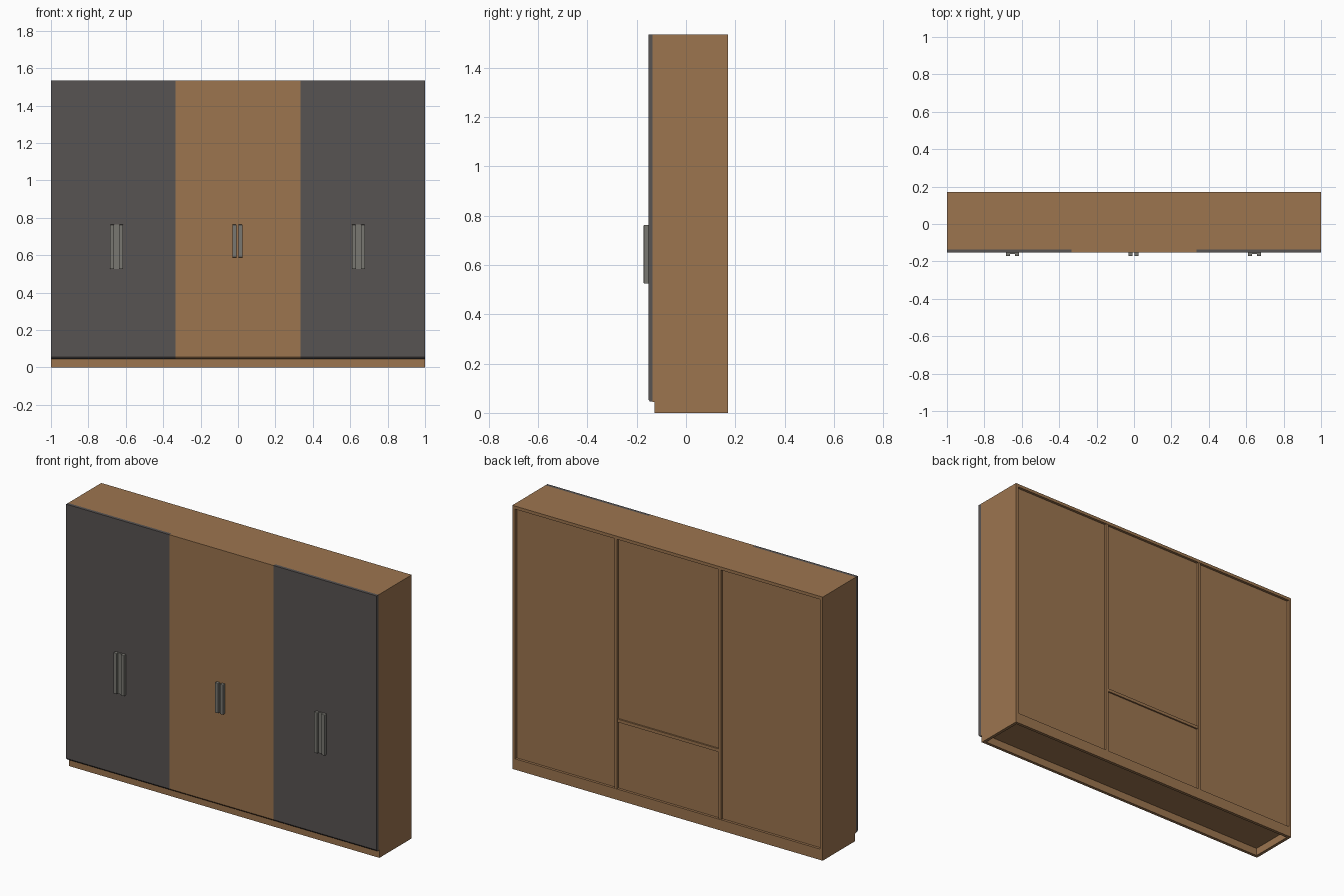
import bpy
import bmesh

if "Cube" in bpy.data.objects:
    bpy.data.objects.remove(bpy.data.objects["Cube"])


def material(name, rgb):
    m = bpy.data.materials.new(name)
    m.diffuse_color = (*rgb, 1)
    m.use_nodes = True
    m.node_tree.nodes["Principled BSDF"].inputs["Base Color"].default_value = m.diffuse_color
    return m


WOOD = material("warm_wood", (0.335, 0.178, 0.078))
DARK = material("charcoal_panel", (0.097, 0.087, 0.085))
METAL = material("brushed_metal", (0.19, 0.185, 0.165))


def finish(name, bm, mat):
    bmesh.ops.recalc_face_normals(bm, faces=bm.faces)
    me = bpy.data.meshes.new(name)
    bm.to_mesh(me)
    bm.free()
    me.materials.append(mat)
    ob = bpy.data.objects.new(name, me)
    bpy.context.collection.objects.link(ob)
    return ob


def box(name, x, y, z, mat, bevel=0):
    """Box from (min, max) ranges on each axis."""
    bm = bmesh.new()
    bmesh.ops.create_cube(bm, size=1)
    for v in bm.verts:
        v.co = [r[0] if c < 0 else r[1] for c, r in zip(v.co, (x, y, z))]
    ob = finish(name, bm, mat)
    if bevel:
        mod = ob.modifiers.new("soft_edges", "BEVEL")
        mod.width, mod.segments = bevel, 2
    return ob


def extrude_x(name, profile, x0, x1, mat):
    """Extrude a y/z outline along x."""
    bm = bmesh.new()
    face = bm.faces.new([bm.verts.new((x0, y, z)) for y, z in profile])
    res = bmesh.ops.extrude_face_region(bm, geom=[face])
    for v in res["geom"]:
        if isinstance(v, bmesh.types.BMVert):
            v.co.x = x1
    return finish(name, bm, mat)


T = 0.018                        # board thickness
TOP, BACK = 1.535, 0.17
FRONT, PLINTH_Y = -0.135, -0.127
BASE = 0.045                     # underside of the bottom board
BAY = 0.335                      # divider position

# Side boards, notched at the toe
side = [(BACK, 0), (BACK, TOP), (FRONT, TOP), (FRONT, BASE),
        (PLINTH_Y, BASE), (PLINTH_Y, 0)]
extrude_x("left_side", side, -1, -1 + T, WOOD)
extrude_x("right_side", side, 1 - T, 1, WOOD)

# Top, bottom and open plinth frame
inner = (-1 + T, 1 - T)
box("top_board", inner, (FRONT, BACK), (TOP - T, TOP), WOOD)
box("bottom_board", inner, (FRONT, BACK), (BASE, BASE + T), WOOD)
box("front_plinth", inner, (PLINTH_Y, PLINTH_Y + T), (0, BASE), WOOD)
box("back_plinth", inner, (BACK - T, BACK), (0, BASE), WOOD)

# Dividers, recessed back panel and the middle shelf edge
for label, x in (("left", -BAY), ("right", BAY)):
    box(label + "_divider", (x - T / 2, x + T / 2), (FRONT, BACK - 0.002),
        (BASE + T, TOP - T), WOOD)
box("back_panel", inner, (BACK - 0.022, BACK - 0.015),
    (BASE + T, TOP - T), WOOD)
box("middle_shelf", (-BAY + T / 2, BAY - T / 2), (FRONT, BACK - 0.006),
    (0.45, 0.45 + T), WOOD)

# Six door leaves in three bays, chamfered along the bottom edge
DOOR_Y = -0.153
door = [(FRONT, BASE), (FRONT, TOP), (DOOR_Y, TOP),
        (DOOR_Y, BASE + 0.01), (DOOR_Y + 0.006, BASE + 0.002)]
edges = [-1, -0.6675, -BAY, 0, BAY, 0.6675, 1]
for i in range(6):
    extrude_x(f"door_{i + 1}", door, edges[i], edges[i + 1],
              WOOD if i in (2, 3) else DARK)

# Paired bar handles; the outer pairs sit on a thin plate
for label, x, z, half, plate in (("left", -0.649, (0.525, 0.763), 0.024, True),
                                 ("middle", -0.003, (0.588, 0.763), 0.016, False),
                                 ("right", 0.644, (0.525, 0.763), 0.024, True)):
    for side_name, s in (("left", -1), ("right", 1)):
        c = x + s * half
        box(f"{label}_handle_{side_name}_bar", (c - 0.011, c + 0.011),
            (-0.172, DOOR_Y + 0.002), z, METAL, 0.003)
    if plate:
        box(label + "_handle_plate", (x - 0.03, x + 0.03),
            (-0.16, DOOR_Y + 0.002), z, METAL)
